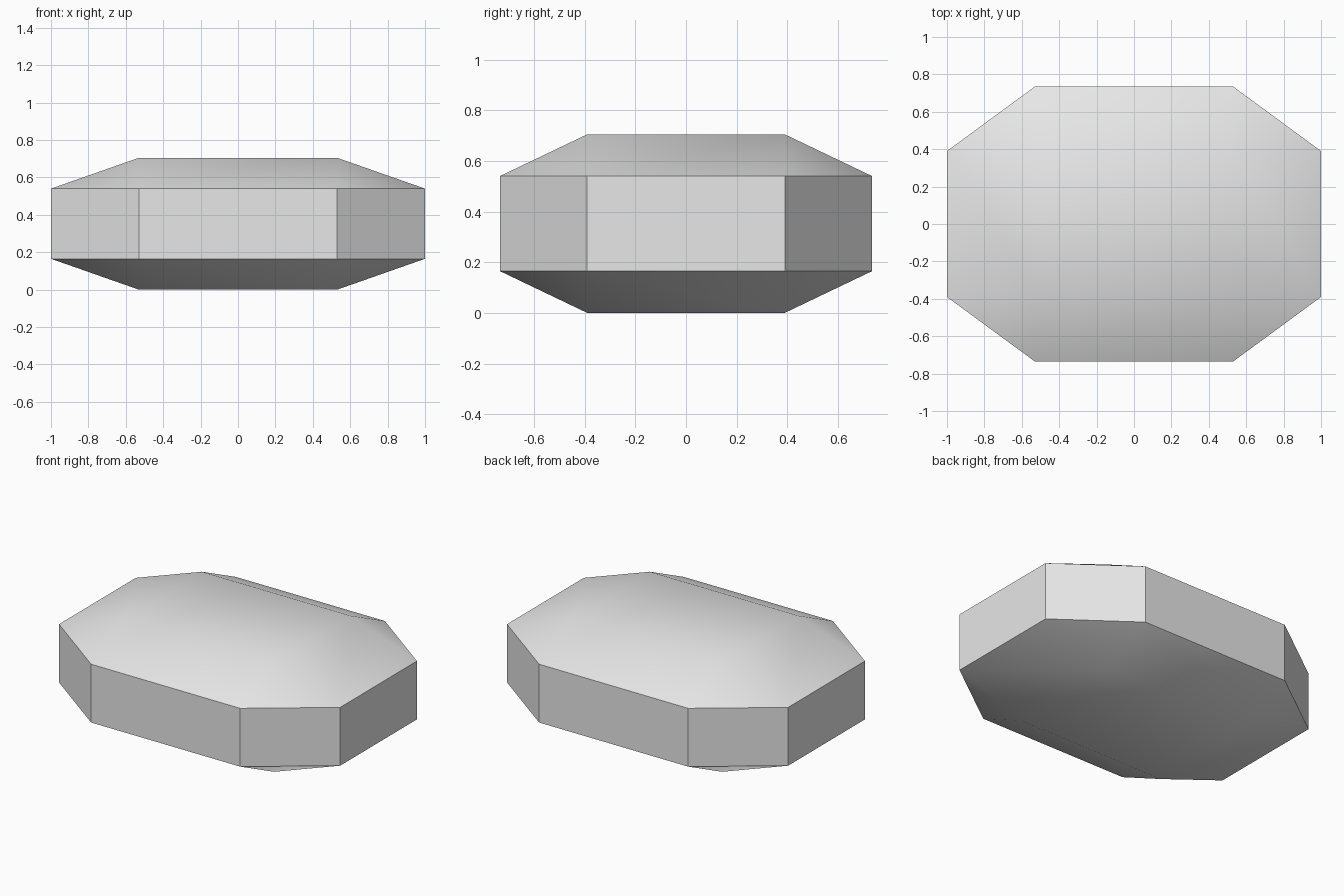
import bpy
import bmesh
import math

cube = bpy.data.objects.get("Cube")
if cube:
    bpy.data.objects.remove(cube, do_unlink=True)

# Half sizes of the girdle and of the flat tables
OUT_X, OUT_Y = 1.0, 0.735
IN_X, IN_Y = 0.53, 0.39
Z_BOTTOM, Z_LOW, Z_HIGH, Z_TOP = 0.0, 0.165, 0.54, 0.705
QUADRANTS = [(1, 1), (-1, 1), (-1, -1), (1, -1)]

grey = bpy.data.materials.new("light grey")
grey.use_nodes = True
colour = (0.8, 0.8, 0.8, 1)
grey.diffuse_color = colour
grey.node_tree.nodes["Principled BSDF"].inputs["Base Color"].default_value = colour

bm = bmesh.new()


def girdle_ring(z):
    """Pairs of chamfer corners, counter-clockwise, one pair per quadrant."""
    ring = []
    for sx, sy in QUADRANTS:
        pair = [(sx * OUT_X, sy * IN_Y), (sx * IN_X, sy * OUT_Y)]
        if sx * sy < 0:
            pair.reverse()
        ring += [bm.verts.new((x, y, z)) for x, y in pair]
    return ring


def cap(ring, z):
    """Flat table, four sloping sides and four corner triangles."""
    table = [bm.verts.new((sx * IN_X, sy * IN_Y, z)) for sx, sy in QUADRANTS]
    bm.faces.new(table)
    for i in range(4):
        a, b = ring[2 * i], ring[2 * i + 1]
        bm.faces.new((a, b, table[i]))
        bm.faces.new((b, ring[(2 * i + 2) % 8], table[(i + 1) % 4], table[i]))


# Girdle wall between the two caps
low, high = girdle_ring(Z_LOW), girdle_ring(Z_HIGH)
for i in range(8):
    j = (i + 1) % 8
    bm.faces.new((low[i], low[j], high[j], high[i]))
cap(high, Z_TOP)
cap(low, Z_BOTTOM)
bmesh.ops.recalc_face_normals(bm, faces=bm.faces)

mesh = bpy.data.meshes.new("faceted_block")
bm.to_mesh(mesh)
bm.free()
mesh.materials.append(grey)
block = bpy.data.objects.new("faceted_block", mesh)
bpy.context.collection.objects.link(block)

# Soft caps, crisp wall edges
bpy.ops.object.select_all(action="DESELECT")
block.select_set(True)
bpy.context.view_layer.objects.active = block
bpy.ops.object.shade_smooth_by_angle(angle=math.radians(30))
